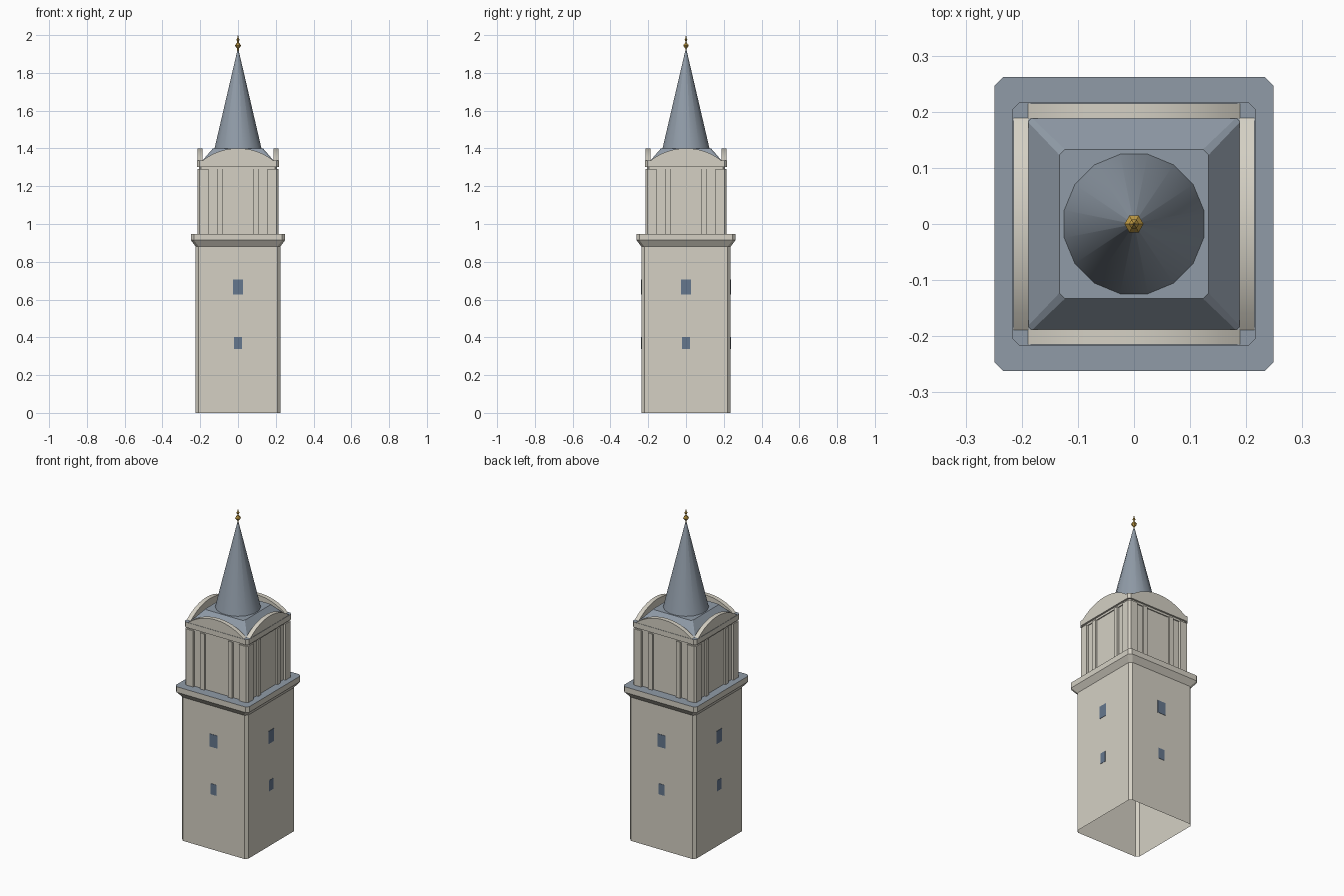
import bpy, bmesh
from math import pi, sin, cos
from mathutils import Matrix

cube = bpy.data.objects.get("Cube")
if cube:
    bpy.data.objects.remove(cube, do_unlink=True)


def material(name, rgb):
    m = bpy.data.materials.new(name)
    m.use_nodes = True
    m.diffuse_color = (*rgb, 1)
    m.node_tree.nodes["Principled BSDF"].inputs["Base Color"].default_value = (*rgb, 1)
    return m


STONE = material("pale stone", (0.66, 0.63, 0.55))
SLATE = material("blue grey slate", (0.28, 0.33, 0.39))
GLASS = material("window blue", (0.13, 0.185, 0.27))
GOLD = material("gold", (0.55, 0.34, 0.06))


def chamfered(hx, hy, c):
    """Rectangle outline with cut corners, counter-clockwise."""
    return [(-hx + c, -hy), (hx - c, -hy), (hx, -hy + c), (hx, hy - c),
            (hx - c, hy), (-hx + c, hy), (-hx, hy - c), (-hx, -hy + c)]


def circle(r, sides, turn=0):
    return [(r * cos(2 * pi * i / sides + turn), r * sin(2 * pi * i / sides + turn))
            for i in range(sides)]


def loft(name, rings, mats, bottom=True, smooth=False, matrix=Matrix()):
    """Skin matching outlines; a second material covers level upward faces."""
    bm = bmesh.new()
    loops = [[bm.verts.new((x, y, z)) for x, y in pts] for pts, z in rings]
    n = len(loops[0])
    for a, b in zip(loops, loops[1:]):
        for i in range(n):
            j = (i + 1) % n
            bm.faces.new((a[i], a[j], b[j], b[i]))
    bm.faces.new(loops[-1])
    if bottom:
        bm.faces.new(loops[0][::-1])
    bm.normal_update()
    if len(mats) > 1:
        for f in bm.faces:
            f.material_index = int(f.normal.z > 0.9)
    bm.transform(matrix)
    mesh = bpy.data.meshes.new(name)
    bm.to_mesh(mesh)
    bm.free()
    for m in mats:
        mesh.materials.append(m)
    ob = bpy.data.objects.new(name, mesh)
    bpy.context.collection.objects.link(ob)
    if smooth:
        bpy.ops.object.select_all(action='DESELECT')
        ob.select_set(True)
        bpy.context.view_layer.objects.active = ob
        bpy.ops.object.shade_smooth_by_angle(angle=pi / 6)
    return ob


# Shaft, open underneath, flaring into the gallery cornice
loft("shaft_and_cornice", [
    (chamfered(0.224, 0.236, 0.016), 0),
    (chamfered(0.224, 0.236, 0.016), 0.88),
    (chamfered(0.249, 0.262, 0.016), 0.914),
    (chamfered(0.249, 0.262, 0.016), 0.948)], [STONE, SLATE], bottom=False)

# Belfry: one side's piers and pilasters, repeated around the square
half = [(0.08, 0.2), (0.08, 0.212), (0.108, 0.212), (0.108, 0.2),
        (0.155, 0.2), (0.155, 0.214), (0.203, 0.214)]
side = [(-x, -y) for x, y in reversed(half)] + [(x, -y) for x, y in half]
plan = []
for k in range(4):
    plan += side
    side = [(-y, x) for x, y in side]
loft("belfry", [(plan, 0.945), (plan, 1.292)], [STONE])
loft("belfry_neck", [(chamfered(0.206, 0.206, 0.01), z) for z in (1.29, 1.305)], [STONE])
loft("belfry_cornice", [(chamfered(0.217, 0.217, 0.013), z) for z in (1.303, 1.335)],
     [STONE, SLATE])

# Rounded pediments on the four sides
chord, rise, steps = 0.19, 0.067, 12
radius = (chord ** 2 + rise ** 2) / (2 * rise)
arc = []
for i in range(steps + 1):
    x = chord - 2 * chord * i / steps
    arc.append((x, (radius ** 2 - x * x) ** 0.5 - radius + rise))
for k, name in enumerate(("front", "left", "back", "right")):
    place = (Matrix.Rotation(k * pi / 2, 4, 'Z') @ Matrix.Translation((0, 0, 1.334))
             @ Matrix.Rotation(pi / 2, 4, 'X'))
    loft(name + "_pediment", [(arc, 0.188), (arc, 0.215)], [STONE], smooth=True, matrix=place)

# Hipped roof, spire and finial
loft("hipped_roof", [(chamfered(0.19, 0.19, 0.007), 1.334),
                     (chamfered(0.133, 0.133, 0.01), 1.4)], [SLATE])
loft("spire", [(circle(0.127, 16, pi / 16), 1.399),
               (circle(0.002, 16, pi / 16), 1.925)], [SLATE], smooth=True)
finial = [(0.004, 1.905), (0.004, 1.928), (0.017, 1.945), (0.004, 1.961),
          (0.004, 1.968), (0.009, 1.976), (0.003, 1.985), (0.001, 2.0)]
loft("finial", [(circle(r, 6), z) for r, z in finial], [GOLD])

# Window plates, two on each side of the shaft
for k, name in enumerate(("front", "left", "back", "right")):
    wall = 0.224 if k % 2 else 0.236
    for level, w, z, h in (("lower", 0.021, 0.37, 0.033), ("upper", 0.027, 0.667, 0.039)):
        place = (Matrix.Rotation(k * pi / 2, 4, 'Z') @ Matrix.Translation((0, 0, z))
                 @ Matrix.Rotation(pi / 2, 4, 'X'))
        pane = [(-w, -h), (w, -h), (w, h), (-w, h)]
        loft(f"{name}_{level}_window", [(pane, wall - 0.001), (pane, wall + 0.002)],
             [GLASS], matrix=place)
